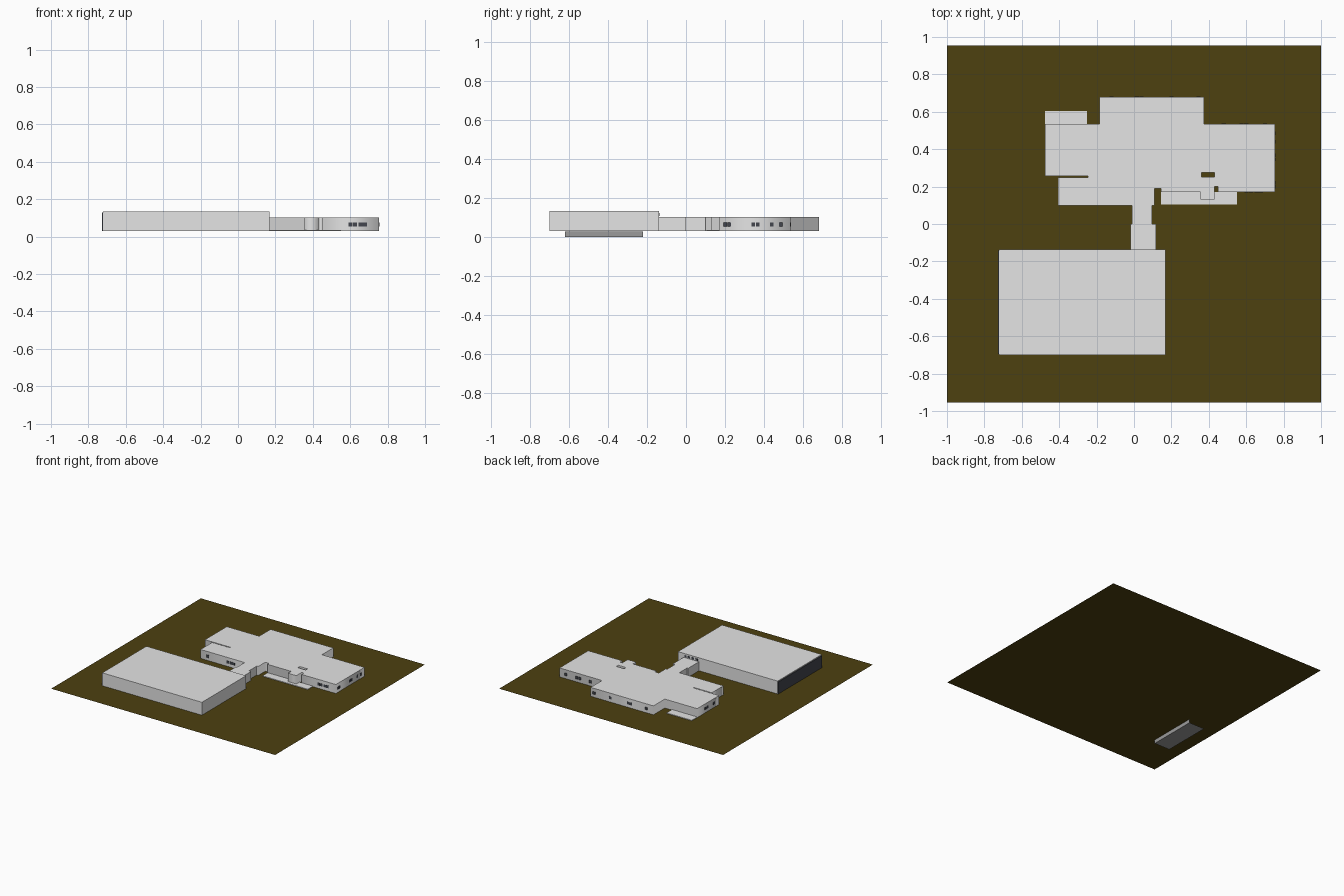
import bpy

cube = bpy.data.objects.get("Cube")
if cube:
    bpy.data.objects.remove(cube, do_unlink=True)


def material(name, rgb):
    m = bpy.data.materials.new(name)
    m.use_nodes = True
    m.diffuse_color = (*rgb, 1)
    m.node_tree.nodes["Principled BSDF"].inputs["Base Color"].default_value = (*rgb, 1)
    return m


PALE = material("pale_grey", (0.78, 0.78, 0.78))
SOIL = material("olive_brown", (0.075, 0.052, 0.005))
DARK = material("dark_glass", (0.055, 0.06, 0.075))
DOCK = material("mid_grey", (0.33, 0.33, 0.33))

GROUND = 0.03
BASE = GROUND + 0.001
ROOF = 0.103
HALL_TOP = 0.135


def mesh_object(name, verts, faces, mat):
    me = bpy.data.meshes.new(name)
    me.from_pydata(verts, [], faces)
    me.materials.append(mat)
    ob = bpy.data.objects.new(name, me)
    bpy.context.collection.objects.link(ob)
    return ob


def box(name, x, y, z, mat):
    bpy.ops.mesh.primitive_cube_add(size=1)
    ob = bpy.context.object
    ob.name = name
    ob.location = [sum(r) / 2 for r in (x, y, z)]
    ob.scale = [r[1] - r[0] for r in (x, y, z)]
    ob.data.materials.append(mat)
    return ob


def prism(name, outlines, z0, z1, mat):
    """Extrude closed outlines; inner outlines become holes."""
    cu = bpy.data.curves.new(name, "CURVE")
    cu.dimensions = "2D"
    cu.fill_mode = "BOTH"
    cu.extrude = (z1 - z0) / 2
    for pts in outlines:
        sp = cu.splines.new("POLY")
        sp.points.add(len(pts) - 1)
        for p, (x, y) in zip(sp.points, pts):
            p.co = (x, y, 0, 1)
        sp.use_cyclic_u = True
    ob = bpy.data.objects.new(name, cu)
    ob.location.z = (z0 + z1) / 2
    bpy.context.collection.objects.link(ob)
    bpy.ops.object.select_all(action="DESELECT")
    ob.select_set(True)
    bpy.context.view_layer.objects.active = ob
    bpy.ops.object.convert(target="MESH")
    ob = bpy.context.object
    ob.data.materials.clear()
    ob.data.materials.append(mat)
    return ob


def windows(name, axis, wall, centres, width=0.022, z=(0.055, 0.076)):
    """Thin dark plates on a wall; axis is the direction the wall faces."""
    t = 0.0015
    for i, c in enumerate(centres):
        along, across = (c - width / 2, c + width / 2), (wall - t, wall + t)
        x, y = (across, along) if axis == "x" else (along, across)
        box(f"{name}_{i + 1}", x, y, z, DARK)


# Ground sheet
mesh_object("ground", [(-1, -0.955, GROUND), (1, -0.955, GROUND),
                       (1, 0.955, GROUND), (-1, 0.955, GROUND)], [(0, 1, 2, 3)], SOIL)

# Sunken loading bay: wall and floor
mesh_object("loading_bay", [(-0.72, -0.62, GROUND), (-0.72, -0.22, GROUND),
                            (-0.72, -0.22, 0), (-0.72, -0.62, 0),
                            (-0.86, -0.62, 0), (-0.86, -0.22, 0)],
            [(0, 3, 2, 1), (3, 4, 5, 2)], DOCK)

# Main building with stepped wings, a slit and a small light well
outline = [(-0.475, 0.535), (-0.185, 0.535), (-0.185, 0.68), (0.375, 0.68),
           (0.375, 0.535), (0.755, 0.535), (0.755, 0.17), (0.45, 0.17),
           (0.45, 0.2), (0.43, 0.2), (0.43, 0.13), (0.355, 0.13),
           (0.355, 0.17), (0.145, 0.17), (0.145, 0.19), (0.11, 0.19),
           (0.11, 0.1), (-0.405, 0.1), (-0.405, 0.248), (-0.245, 0.248),
           (-0.245, 0.257), (-0.475, 0.257)]
light_well = [(0.36, 0.25), (0.43, 0.25), (0.43, 0.275), (0.36, 0.275)]
prism("main_building", [outline, light_well], BASE, ROOF, PALE)

# Low terraces
box("back_terrace", (-0.475, -0.25), (0.535, 0.605), (BASE, 0.036), PALE)
box("front_terrace", (0.145, 0.55), (0.105, 0.17), (BASE, 0.036), PALE)

# Covered link to the large hall
box("link_narrow", (-0.01, 0.097), (0, 0.1), (BASE, ROOF), PALE)
box("link_wide", (-0.02, 0.117), (-0.137, 0), (BASE, ROOF), PALE)

# Large hall with dark cladding on its outer end
box("large_hall", (-0.722, 0.168), (-0.7, -0.137), (BASE, HALL_TOP), PALE)
box("hall_cladding", (-0.727, -0.722), (-0.695, -0.142), (BASE, 0.128), DARK)

# Windows
windows("side_window", "x", 0.755, (0.2, 0.221, 0.345, 0.368, 0.44, 0.485), 0.018)
windows("front_window", "y", 0.17, (0.601, 0.625, 0.656, 0.68))
windows("front_wing_window", "y", 0.1, (-0.34, -0.16, -0.135, -0.11))
windows("back_window", "y", 0.68, (0.345, 0.2, 0.04, 0.015, -0.12))
windows("back_wing_window", "y", 0.535, (0.7, 0.6, 0.575, 0.48))
windows("west_window", "x", -0.475, (0.43, 0.405, 0.32))
windows("hall_vent", "y", -0.137, (0.0, 0.035, 0.07, 0.1), 0.02, (0.108, 0.124))
